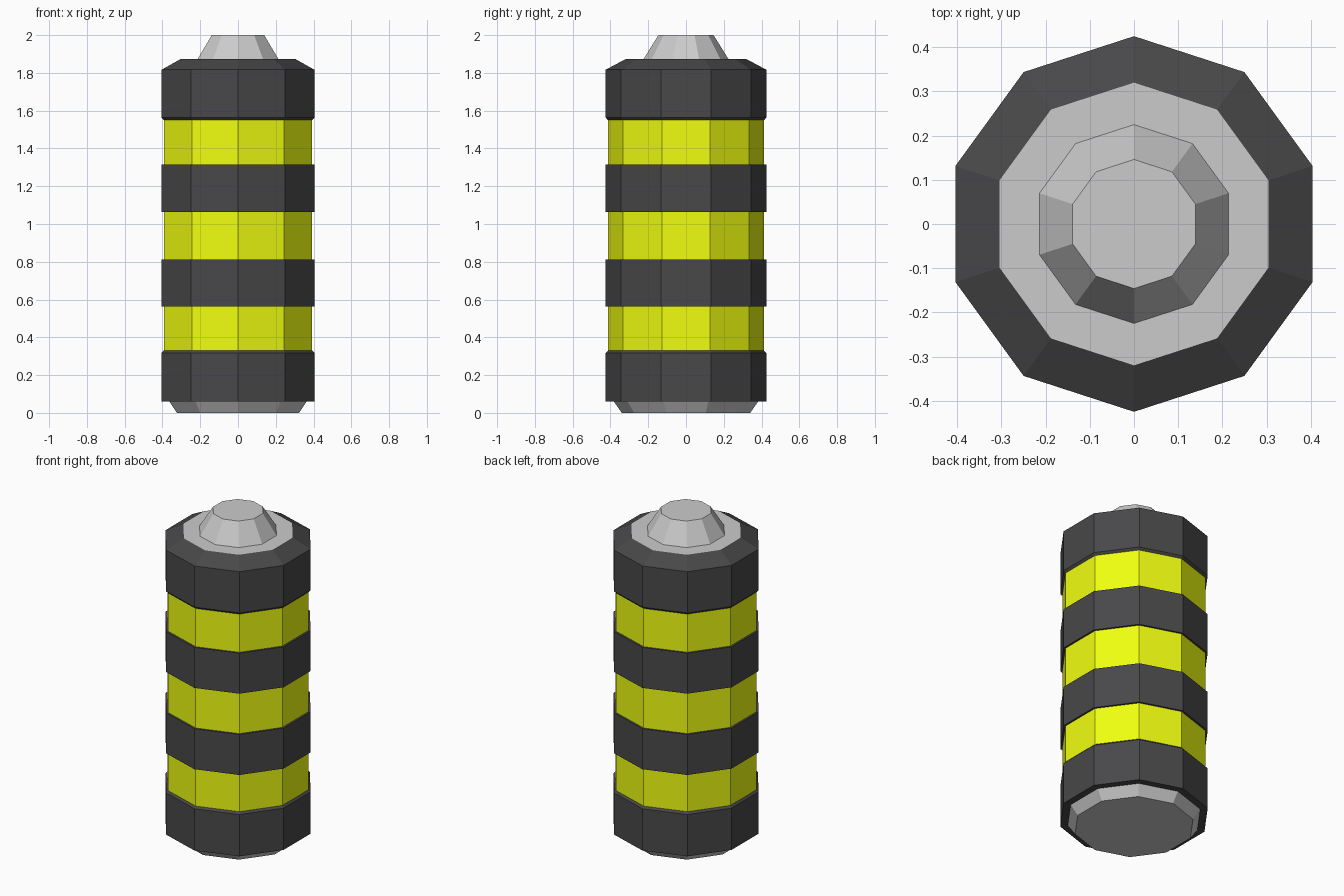
import bpy, bmesh, math

if "Cube" in bpy.data.objects:
    bpy.data.objects.remove(bpy.data.objects["Cube"])

SIDES = 10


def material(name, rgb):
    m = bpy.data.materials.new(name)
    m.diffuse_color = (*rgb, 1.0)
    m.use_nodes = True
    m.node_tree.nodes["Principled BSDF"].inputs["Base Color"].default_value = m.diffuse_color
    return m


DARK = material("dark_rubber", (0.065, 0.065, 0.068))
YELLOW = material("bright_yellow", (0.87, 1.0, 0.005))


def lathe(name, profile, mat=None, ring=False):
    """Revolve (radius, z) points; ring closes the profile, otherwise ends are capped."""
    bm = bmesh.new()
    loops = []
    for r, z in profile:
        angles = [math.pi / 2 + 2 * math.pi * i / SIDES for i in range(SIDES)]
        loops.append([bm.verts.new((r * math.cos(a), r * math.sin(a), z)) for a in angles])
    pairs = list(zip(loops, loops[1:]))
    if ring:
        pairs.append((loops[-1], loops[0]))
    else:
        bm.faces.new(loops[0])
        bm.faces.new(loops[-1])
    for a, b in pairs:
        for i in range(SIDES):
            j = (i + 1) % SIDES
            bm.faces.new((a[i], a[j], b[j], b[i]))
    bmesh.ops.recalc_face_normals(bm, faces=bm.faces[:])
    mesh = bpy.data.meshes.new(name)
    bm.to_mesh(mesh)
    bm.free()
    ob = bpy.data.objects.new(name, mesh)
    bpy.context.collection.objects.link(ob)
    if mat:
        mesh.materials.append(mat)
    return ob


R, CORE = 0.425, 0.413

# Yellow body showing between the dark bands
lathe("core", [(CORE, 0.10), (CORE, 1.78)], YELLOW)

# Two plain middle bands
for i, z in enumerate((0.562, 1.064)):
    lathe(f"middle_band_{i + 1}",
          [(0.40, z), (R, z), (R, z + 0.25), (0.40, z + 0.25)], DARK, ring=True)

# End shells with chamfered edges
lathe("bottom_shell",
      [(0.36, 0.06), (R, 0.06), (R, 0.318), (CORE, 0.33), (0.36, 0.33)], DARK, ring=True)
lathe("top_shell",
      [(0.32, 1.55), (CORE, 1.55), (R, 1.563), (R, 1.817), (0.32, 1.873)], DARK, ring=True)

# Grey metal ends
lathe("base_cap", [(0.34, 0.0), (0.382, 0.06), (0.382, 0.08)])
lathe("terminal", [(0.32, 1.80), (0.32, 1.873), (0.225, 1.873), (0.146, 2.0)])
